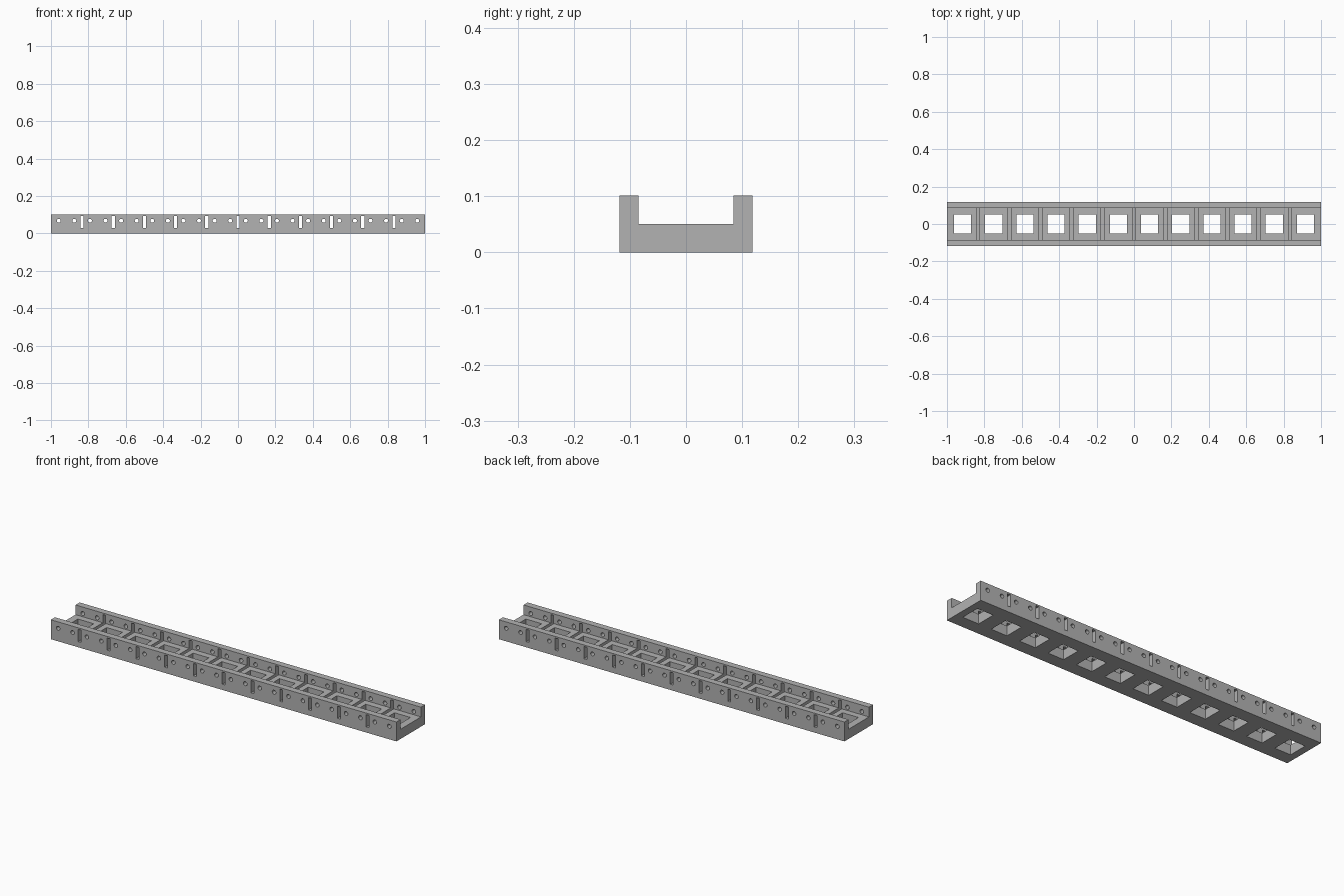
import bpy, bmesh
from mathutils import Matrix, Vector

cube = bpy.data.objects.get("Cube")
if cube:
    bpy.data.objects.remove(cube, do_unlink=True)

CELLS = 12
PITCH = 2 / CELLS
HALF_W, INNER, HEIGHT, FLOOR = 0.1185, 0.0847, 0.1016, 0.0508

grey = bpy.data.materials.new("plain_grey")
grey.use_nodes = True
colour = (0.45, 0.45, 0.45, 1)
grey.diffuse_color = colour
grey.node_tree.nodes["Principled BSDF"].inputs["Base Color"].default_value = colour


def make_object(name, bm):
    bmesh.ops.recalc_face_normals(bm, faces=bm.faces)
    mesh = bpy.data.meshes.new(name)
    bm.to_mesh(mesh)
    bm.free()
    mesh.materials.append(grey)
    obj = bpy.data.objects.new(name, mesh)
    bpy.context.collection.objects.link(obj)
    return obj


def add_box(bm, centre, size):
    matrix = Matrix.Translation(centre) @ Matrix.Diagonal((*size, 1))
    bmesh.ops.create_cube(bm, size=1, matrix=matrix)


def add_round_hole(bm, x, z, radius):
    matrix = Matrix.Translation((x, 0, z)) @ Matrix.Rotation(1.570796, 4, "X")
    bmesh.ops.create_cone(bm, cap_ends=True, segments=24, radius1=radius,
                          radius2=radius, depth=0.4, matrix=matrix)


# U-shaped channel: floor with two side walls, extruded along x
bm = bmesh.new()
half = [(HALF_W, 0), (HALF_W, HEIGHT), (INNER, HEIGHT), (INNER, FLOOR)]
profile = half + [(-y, z) for y, z in reversed(half)]
face = bm.faces.new([bm.verts.new((-1, y, z)) for y, z in profile])
end = bmesh.ops.extrude_face_region(bm, geom=[face])
bmesh.ops.translate(bm, vec=Vector((2, 0, 0)),
                    verts=[g for g in end["geom"] if isinstance(g, bmesh.types.BMVert)])
channel = make_object("channel", bm)

# Cutters: floor windows, round wall holes, and slots between cells
bm = bmesh.new()
for i in range(CELLS):
    x = -1 + (i + 0.5) * PITCH
    add_box(bm, (x, 0, 0.0225), (0.092, 0.102, 0.065))
    for side in (-1, 1):
        add_round_hole(bm, x + side * PITCH / 4, 0.068, 0.0105)
    if i:
        add_box(bm, (x - PITCH / 2, 0, 0.0615), (0.017, 0.4, 0.064))
cutter = make_object("hole_cutter", bm)
cutter.hide_render = True

cut = channel.modifiers.new("holes", "BOOLEAN")
cut.operation = "DIFFERENCE"
cut.solver = "EXACT"
cut.object = cutter
bpy.context.view_layer.objects.active = channel
channel.select_set(True)
bpy.ops.object.modifier_apply(modifier=cut.name)
bpy.data.objects.remove(cutter, do_unlink=True)
bpy.ops.object.shade_smooth_by_angle(angle=0.5)
